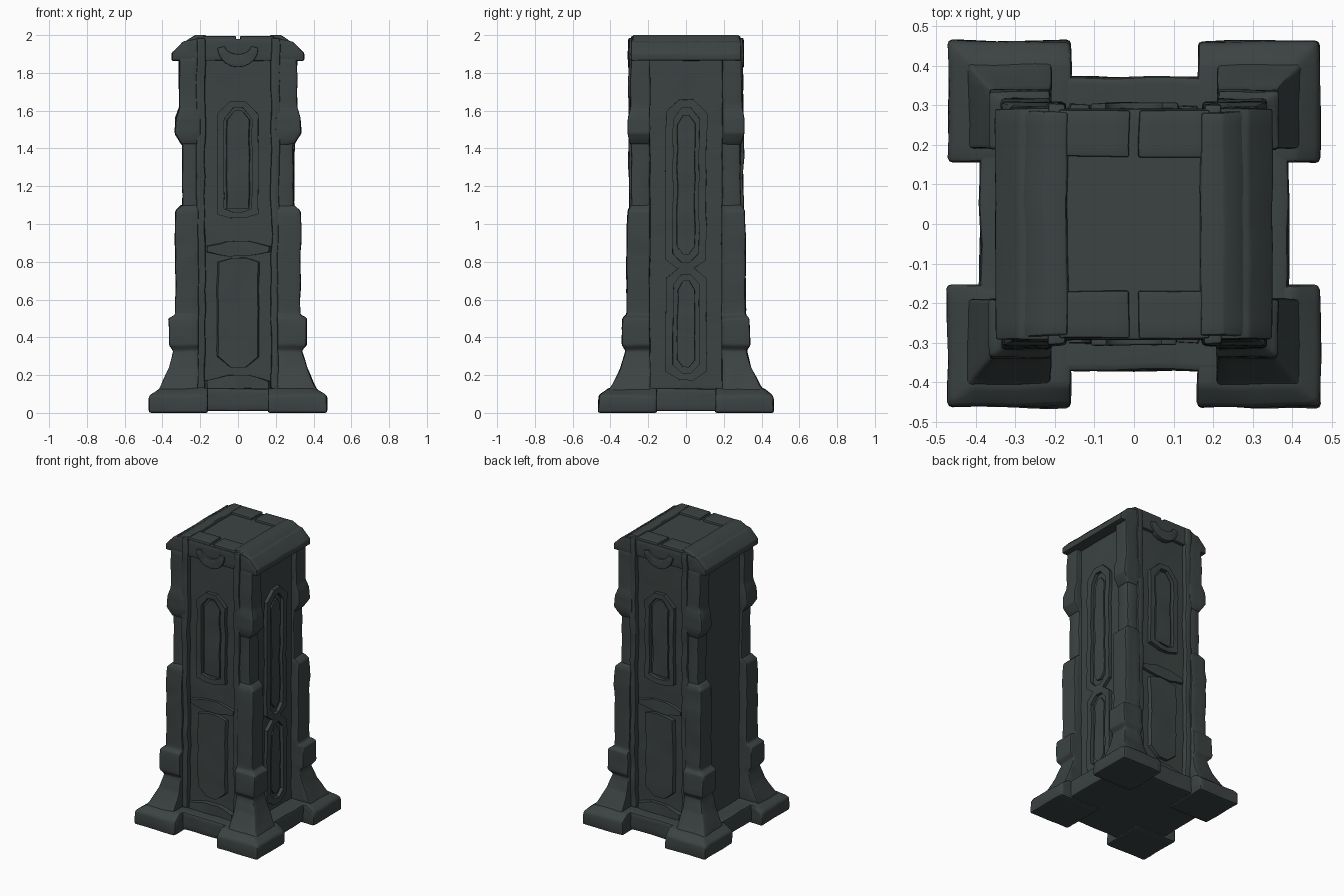
import bpy, bmesh, math
from mathutils import Vector, noise

cube = bpy.data.objects.get("Cube")
if cube:
    bpy.data.objects.remove(cube, do_unlink=True)

stone = bpy.data.materials.new("dark stone")
stone.use_nodes = True
COLOR = (0.045, 0.056, 0.055, 1)
stone.diffuse_color = COLOR
stone.node_tree.nodes["Principled BSDF"].inputs["Base Color"].default_value = COLOR
SIDES = (-1, 1)


def finish(name, bm, wear=0.006, bevel=0.012):
    """Slice the part into a fine grid, weather its surface and soften edges."""
    if bevel:
        sharp = [e for e in bm.edges if len(e.link_faces) == 2 and e.calc_face_angle(0) > 0.5]
        bmesh.ops.bevel(bm, geom=sharp, offset=bevel, segments=2, profile=0.5,
                        affect='EDGES', clamp_overlap=True)
    for axis in range(3):
        values = [v.co[axis] for v in bm.verts]
        step = 0.05
        cut = math.floor(min(values) / step) * step + step
        while cut < max(values):
            point, normal = Vector(), Vector()
            point[axis], normal[axis] = cut, 1
            bmesh.ops.bisect_plane(bm, geom=bm.verts[:] + bm.edges[:] + bm.faces[:],
                                   plane_co=point, plane_no=normal)
            cut += step
    for v in bm.verts:
        shift = noise.noise_vector(v.co * 9) * wear
        if v.co.z < 0.02 or v.co.z > 1.97:
            shift.z = 0
        v.co += shift
    bmesh.ops.recalc_face_normals(bm, faces=bm.faces)
    mesh = bpy.data.meshes.new(name)
    bm.to_mesh(mesh)
    bm.free()
    mesh.materials.append(stone)
    obj = bpy.data.objects.new(name, mesh)
    bpy.context.collection.objects.link(obj)
    bpy.ops.object.select_all(action='DESELECT')
    obj.select_set(True)
    bpy.context.view_layer.objects.active = obj
    bpy.ops.object.shade_smooth_by_angle(angle=math.radians(40))


def loft(rings):
    """Bridge equal rings of points and close both ends."""
    bm = bmesh.new()
    loops = [[bm.verts.new(p) for p in ring] for ring in rings]
    count = len(loops[0])
    for a, b in zip(loops, loops[1:]):
        for i in range(count):
            j = (i + 1) % count
            bm.faces.new((a[i], a[j], b[j], b[i]))
    bm.faces.new(loops[0])
    bm.faces.new(loops[-1])
    bmesh.ops.recalc_face_normals(bm, faces=bm.faces)
    return bm


def rect(x0, x1, y0, y1, z):
    return [(x0, y0, z), (x1, y0, z), (x1, y1, z), (x0, y1, z)]


def box(name, x, y, z, wear=0.006, bevel=0.012):
    finish(name, loft([rect(*x, *y, h) for h in z]), wear, bevel)


def corners(name, inner, profile, bevel=0.012):
    """One shaped corner part, repeated on all four corners."""
    for sx in SIDES:
        for sy in SIDES:
            rings = [rect(sx * inner[0], sx * x, sy * inner[1], sy * y, z)
                     for z, x, y in profile]
            finish(f"{name}_{'left' if sx > 0 else 'right'}_{'back' if sy > 0 else 'front'}",
                   loft(rings), bevel=bevel)


def on_face(face, u, z, d):
    """Place a point on a named face at offset u, height z and depth d."""
    return {"front": (u, -d, z), "back": (-u, d, z), "left": (d, u, z)}[face]


def niche(w, z0, z1, tip_low, tip_high):
    """Outline of a tall panel with optionally pointed ends."""
    return [(-w, z0 + tip_low), (-w / 3, z0), (w / 3, z0), (w, z0 + tip_low),
            (w, z1 - tip_high), (w / 3, z1), (-w / 3, z1), (-w, z1 - tip_high)]


def panel(name, face, outline, d0, d1, shrink=0.9):
    top = [(u * shrink, z) for u, z in outline]
    finish(name, loft([[on_face(face, *p, d0) for p in outline],
                       [on_face(face, *p, d1) for p in top]]), 0.007, 0)


def frame(name, face, outline, thick, d0, d1):
    """Raised border around an outline."""
    mid = sum(z for _, z in outline) / len(outline)
    half = max(z for _, z in outline) - mid
    wide = max(u for u, _ in outline)
    inside = [(u * (1 - thick / wide), mid + (z - mid) * (1 - thick / half)) for u, z in outline]
    bm = bmesh.new()
    loops = [[bm.verts.new(on_face(face, *p, d)) for p in pts]
             for pts, d in ((outline, d0), (outline, d1), (inside, d1), (inside, d0))]
    for k in range(4):
        a, b = loops[k], loops[(k + 1) % 4]
        for i in range(len(a)):
            j = (i + 1) % len(a)
            bm.faces.new((a[i], a[j], b[j], b[i]))
    finish(name, bm, 0.007, 0)


# Base slab and four spreading feet
box("base_slab", (-0.39, 0.39), (-0.37, 0.37), (0.01, 0.13))
corners("foot", (0.16, 0.155), [(0, 0.47, 0.465), (0.09, 0.47, 0.46), (0.13, 0.41, 0.41)])

# Shaft core and plain corner pilasters
box("shaft", (-0.275, 0.275), (-0.27, 0.27), (0.1, 1.9), 0.005)
corners("pilaster", (0.2, 0.19), [(0.1, 0.295, 0.293), (1.88, 0.295, 0.288)])

# Flared buttresses with a block, and the hanging blocks near the top
corners("buttress", (0.21, 0.19), [
    (0.1, 0.43, 0.42), (0.15, 0.405, 0.39), (0.24, 0.365, 0.345), (0.33, 0.34, 0.32),
    (0.36, 0.365, 0.34), (0.5, 0.365, 0.335), (0.52, 0.33, 0.315), (0.85, 0.33, 0.315),
    (0.93, 0.335, 0.315), (1.07, 0.33, 0.308), (1.1, 0.3, 0.293)], 0.008)
corners("hanging_block", (0.2, 0.19), [
    (1.42, 0.297, 0.292), (1.48, 0.335, 0.308), (1.56, 0.33, 0.308),
    (1.62, 0.312, 0.298), (1.88, 0.312, 0.293)], 0.008)

# Cap with sloping sides, profile run from front to back
eaves = [(-0.35, 1.865), (0.35, 1.865), (0.35, 1.905), (0.29, 1.965), (0.22, 1.98),
         (-0.22, 1.98), (-0.29, 1.965), (-0.35, 1.905)]
finish("cap", loft([[(x, y, z) for x, z in eaves] for y in (-0.292, 0.292)]), 0.004, 0.006)

# Raised rim round the sunken top, cracked at the front and back
for s in SIDES:
    side = "left" if s > 0 else "right"
    finish(f"cap_rim_{side}", loft([
        rect(s * 0.165, s * 0.28, -0.285, 0.285, 1.965),
        rect(s * 0.17, s * 0.225, -0.28, 0.28, 2.0)]), 0.004, 0.005)
    for t in SIDES:
        box(f"cap_rim_{side}_{'back' if t > 0 else 'front'}", (s * 0.012, s * 0.19),
            (t * 0.17, t * 0.288), (1.965, 1.995), 0.004, 0.005)

# Front and back: ribs, pointed niche, lower slab, bands and hanging crescent
for face, s in (("front", -1), ("back", 1)):
    for t in SIDES:
        box(f"{face}_rib_{'left' if t > 0 else 'right'}", (t * 0.175, t * 0.22),
            (s * 0.25, s * 0.304), (0.12, 1.985), 0.009, 0.008)
    frame(f"{face}_niche_frame", face, niche(0.11, 1.03, 1.65, 0.02, 0.07), 0.035, 0.26, 0.296)
    panel(f"{face}_niche_panel", face, niche(0.065, 1.08, 1.6, 0, 0.05), 0.26, 0.284)
    panel(f"{face}_lower_slab", face, niche(0.115, 0.24, 0.82, 0.06, 0.02), 0.26, 0.292)
    panel(f"{face}_middle_band", face, niche(0.18, 0.83, 0.91, 0.02, 0.03), 0.26, 0.288)
    panel(f"{face}_bottom_band", face, niche(0.18, 0.12, 0.2, 0, 0.03), 0.26, 0.3)
    arc = [math.pi * (1 + i / 10) for i in range(11)]
    crescent = [(0.11 * math.cos(a), 1.93 + 0.1 * math.sin(a)) for a in arc]
    crescent += [(0.07 * math.cos(a), 1.94 + 0.04 * math.sin(a)) for a in reversed(arc)]
    finish(f"{face}_crescent", loft([[on_face(face, *p, d) for p in crescent]
                                     for d in (0.26, 0.306)]), 0.004, 0.005)

# Left side: two tall pointed frames, one over the other
frame("side_upper_frame", "left", niche(0.108, 0.76, 1.66, 0.05, 0.07), 0.04, 0.26, 0.298)
frame("side_lower_frame", "left", niche(0.108, 0.17, 0.77, 0.05, 0.06), 0.04, 0.26, 0.298)
panel("side_upper_panel", "left", niche(0.05, 0.84, 1.58, 0.04, 0.05), 0.26, 0.288)
panel("side_lower_panel", "left", niche(0.05, 0.24, 0.7, 0.04, 0.05), 0.26, 0.288)
